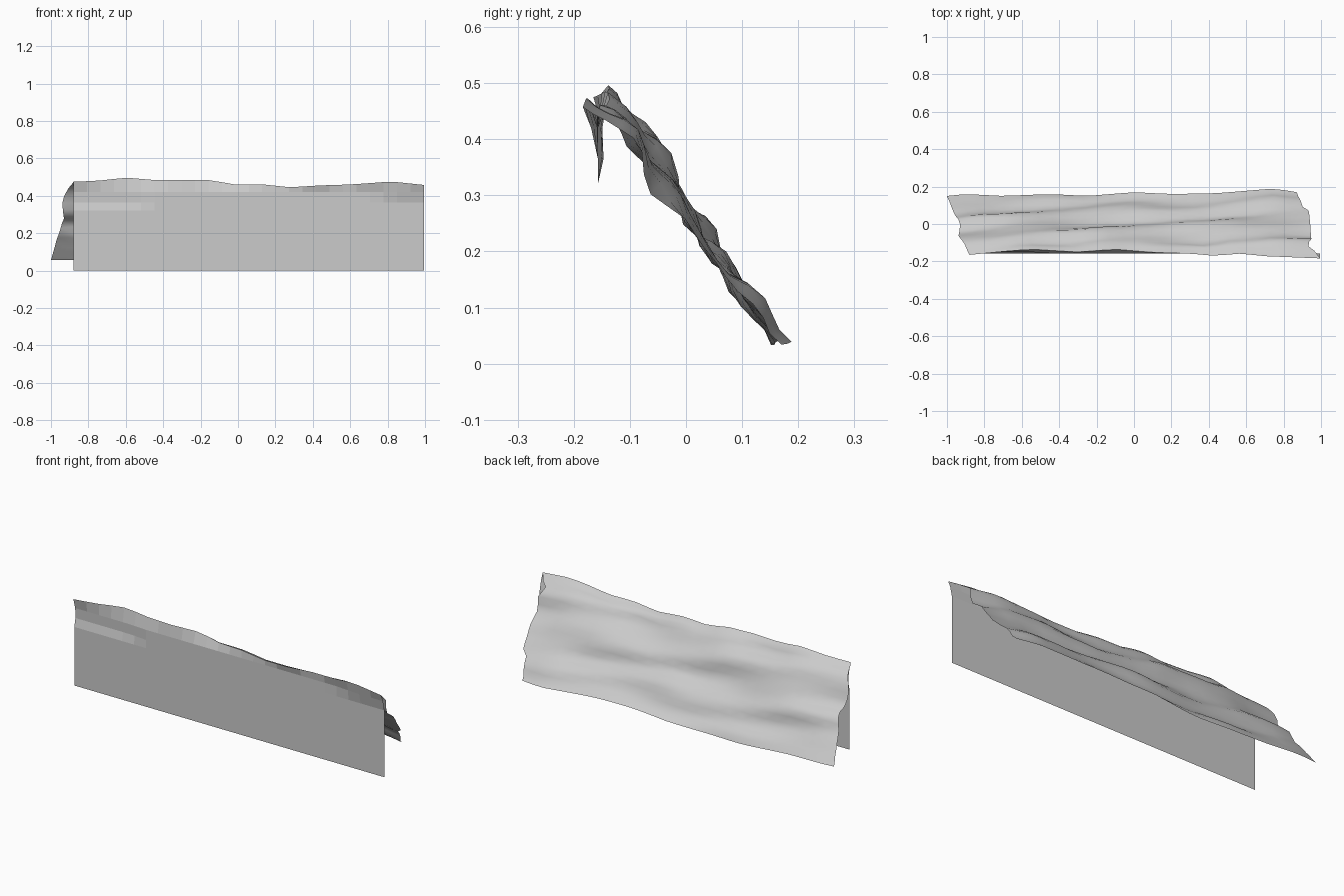
import bpy, bmesh, math

if "Cube" in bpy.data.objects:
    bpy.data.objects.remove(bpy.data.objects["Cube"])

grey = bpy.data.materials.new("plain grey cloth")
grey.diffuse_color = (0.6, 0.6, 0.6, 1)
grey.use_nodes = True
grey.node_tree.nodes["Principled BSDF"].inputs["Base Color"].default_value = grey.diffuse_color


def curve(points, t):
    """Linear interpolation through (position, value) pairs."""
    for (a, va), (b, vb) in zip(points, points[1:]):
        if t <= b:
            return va + (vb - va) * max(0, (t - a) / (b - a))
    return points[-1][1]


def sheet(name, nu, nv, place):
    """Open sheet of nu by nv quads, shaped by place(u, v)."""
    bm = bmesh.new()
    rows = [[bm.verts.new(place(i / nu, j / nv)) for i in range(nu + 1)]
            for j in range(nv + 1)]
    for j in range(nv):
        for i in range(nu):
            bm.faces.new((rows[j][i], rows[j][i + 1],
                          rows[j + 1][i + 1], rows[j + 1][i]))
    mesh = bpy.data.meshes.new(name)
    bm.to_mesh(mesh)
    bm.free()
    mesh.materials.append(grey)
    ob = bpy.data.objects.new(name, mesh)
    bpy.context.collection.objects.link(ob)
    return ob


# Ridge line: height and depth along x
RIDGE_Z = [(-.88, .475), (-.75, .48), (-.6, .497), (-.45, .484), (-.15, .484),
           (-.02, .46), (.12, .462), (.28, .445), (.45, .456), (.6, .46),
           (.82, .476), (1, .457)]
RIDGE_Y = [(-.88, -.165), (-.7, -.147), (-.55, -.135), (-.3, -.15), (-.1, -.135),
           (.1, -.152), (.3, -.158), (.43, -.17), (.57, -.158), (.7, -.172), (1, -.184)]
# Sloping cloth: side edges, hem and fall
LEFT_X = [(0, -.88), (.13, -.90), (.32, -.94), (.5, -.93), (.75, -.97), (1, -1)]
RIGHT_X = [(0, .995), (.1, .97), (.18, .925), (.27, .95), (.72, .935),
           (.78, .90), (1, .87)]
HEM_Y = [(-1, .15), (-.9, .16), (-.7, .15), (-.45, .16), (-.25, .15), (0, .17),
         (.2, .16), (.45, .165), (.75, .19), (.87, .17)]
FALL = [(0, 0), (.13, .07), (.27, .19), (.4, .35), (.52, .5), (.7, .69), (.85, .86), (1, 1)]


def back_cloth(u, v):
    left, right = curve(LEFT_X, v), curve(RIGHT_X, v)
    x = left + (right - left) * u
    xr = -.88 + 1.875 * u
    y0, z0 = curve(RIDGE_Y, xr), curve(RIDGE_Z, xr)
    y = y0 + (curve(HEM_Y, x) - y0) * v
    z = z0 + (.045 + .012 * math.sin(5 * x) - z0) * curve(FALL, v)
    # long shallow folds running slightly aslant
    fold = (.011 * math.sin(19 * v - 3.2 * x + .6)
            + .008 * math.sin(11 * v + 6.5 * x)
            + .005 * math.sin(30 * v - 9 * x + 2)) * math.sin(math.pi * v) ** .6
    return x, y + .8 * fold, z + .6 * fold


PANEL_Z = [0, .32, .365, .42]


def front_panel(u, v):
    x = -.88 + 1.875 * u
    j = round(v * 4)
    if j == 4:
        return x, curve(RIDGE_Y, x), curve(RIDGE_Z, x)
    left = max(0, min(1, (-.45 - x) / .1))
    right = max(0, min(1, (x - .7) / .15))
    y = -.157 + (0, 0, .010 * left, .008 * left - .012 * right)[j]
    return x, y, PANEL_Z[j]


back = sheet("sloping_cloth", 26, 18, back_cloth)
sheet("front_panel", 26, 4, front_panel)

# Soft shading on the draped side only
bpy.context.view_layer.objects.active = back
back.select_set(True)
bpy.ops.object.shade_smooth_by_angle(angle=math.radians(40))
